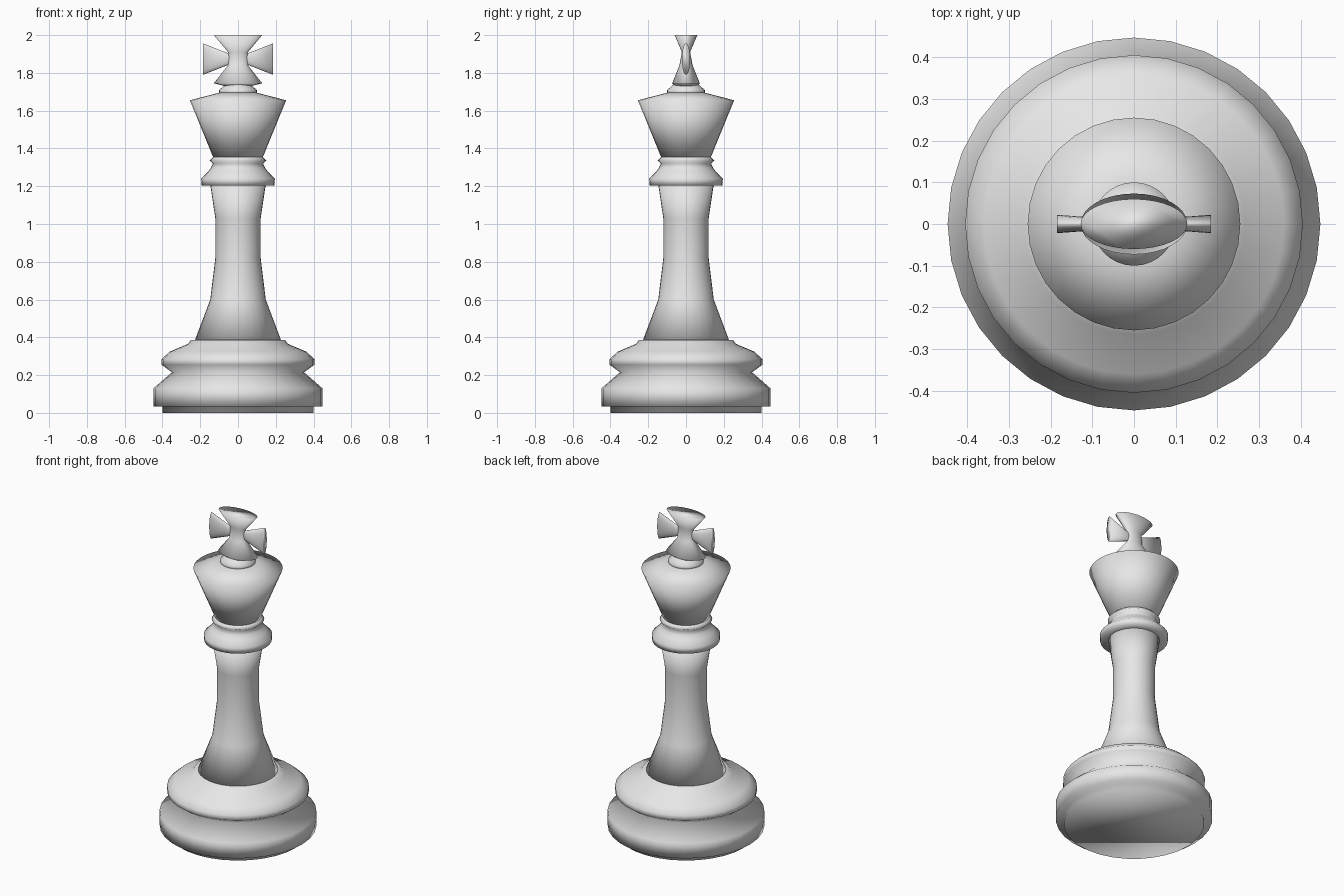
import bpy, bmesh, math
from mathutils import Matrix

if "Cube" in bpy.data.objects:
    bpy.data.objects.remove(bpy.data.objects["Cube"])

ivory = bpy.data.materials.new("pale_grey")
ivory.diffuse_color = (0.8, 0.8, 0.8, 1)
ivory.use_nodes = True
ivory.node_tree.nodes["Principled BSDF"].inputs["Base Color"].default_value = ivory.diffuse_color
SIDES = 32


def loft(name, rings, matrix=Matrix(), sides=SIDES):
    """Stack of elliptical rings (half width x, half width y, height), capped."""
    bm = bmesh.new()
    loops = []
    for rx, ry, z in rings:
        loops.append([bm.verts.new((rx * math.cos(2 * math.pi * i / sides),
                                    ry * math.sin(2 * math.pi * i / sides), z))
                      for i in range(sides)])
    for a, b in zip(loops, loops[1:]):
        for i in range(sides):
            j = (i + 1) % sides
            bm.faces.new((a[i], a[j], b[j], b[i]))
    bm.faces.new(loops[0][::-1])
    bm.faces.new(loops[-1])
    bm.transform(matrix)
    bmesh.ops.recalc_face_normals(bm, faces=bm.faces)
    for f in bm.faces:
        f.smooth = True
    me = bpy.data.meshes.new(name)
    bm.to_mesh(me)
    bm.free()
    me.materials.append(ivory)
    ob = bpy.data.objects.new(name, me)
    bpy.context.collection.objects.link(ob)
    return ob


def turned(name, profile):
    return loft(name, [(r, r, z) for r, z in profile])


# turned body parts
turned("base", [(0.40, 0), (0.40, 0.035), (0.447, 0.035), (0.447, 0.13),
                (0.35, 0.215), (0.405, 0.255), (0.405, 0.285), (0.36, 0.325),
                (0.265, 0.365), (0.25, 0.385), (0.20, 0.39)])
turned("column", [(0.228, 0.385), (0.147, 0.60), (0.12, 0.82),
                  (0.12, 1.03), (0.147, 1.21)])
turned("collar", [(0.13, 1.205), (0.193, 1.205), (0.195, 1.24), (0.16, 1.275),
                  (0.145, 1.295), (0.132, 1.32), (0.15, 1.335), (0.13, 1.355)])
turned("crown", [(0.13, 1.35), (0.255, 1.655), (0.10, 1.695)])
turned("finial_foot", [(0.10, 1.685), (0.10, 1.71), (0.075, 1.73), (0.06, 1.745)])

# upright of the cross: flared oval ends with a narrow waist
loft("cross_upright", [(0.07, 0.06, 1.73), (0.128, 0.073, 1.745), (0.053, 0.035, 1.84),
                       (0.053, 0.022, 1.91), (0.128, 0.06, 2.0)])

# side arms of the cross
for side, sign in (("left", -1), ("right", 1)):
    m = Matrix.Translation((0, 0, 1.873)) @ Matrix.Rotation(sign * math.pi / 2, 4, 'Y')
    loft("cross_arm_" + side, [(0.025, 0.012, 0), (0.03, 0.012, 0.05), (0.083, 0.022, 0.185)], m)
